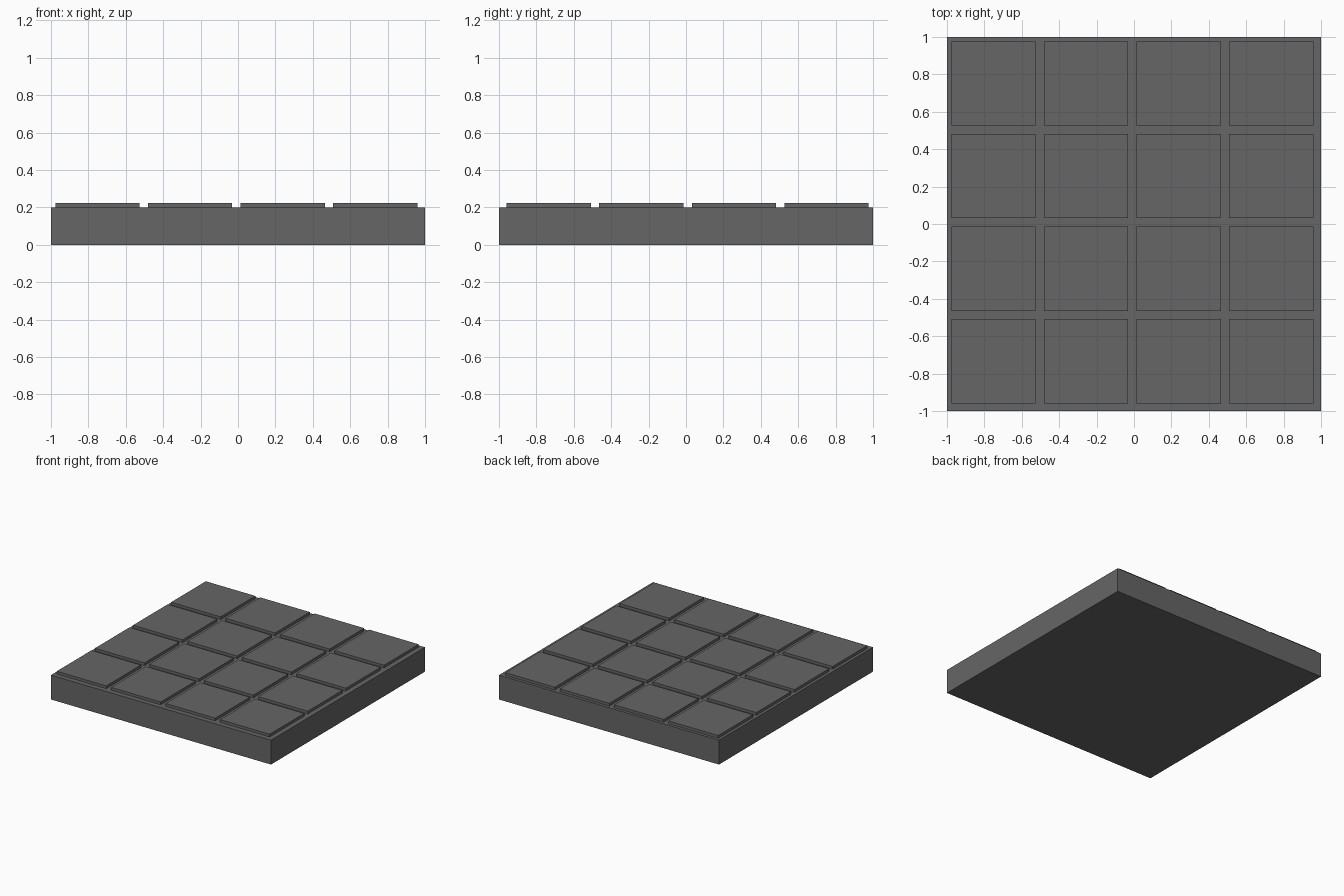
import bpy

if "Cube" in bpy.data.objects:
    bpy.data.objects.remove(bpy.data.objects["Cube"])

# Single dark grey finish
grey = bpy.data.materials.new("dark grey")
grey.diffuse_color = (0.133, 0.133, 0.133, 1)
grey.use_nodes = True
grey.node_tree.nodes["Principled BSDF"].inputs["Base Color"].default_value = grey.diffuse_color


def box(name, center, size):
    bpy.ops.mesh.primitive_cube_add(size=1, location=center)
    ob = bpy.context.object
    ob.name = name
    ob.scale = size
    bpy.ops.object.transform_apply(location=False, rotation=False, scale=True)
    ob.data.materials.append(grey)
    return ob


# Slab base
box("slab", (0, 0, 0.1), (2, 2, 0.2))

# 4 x 4 raised paving tiles, slightly off centre
PITCH, TILE = 0.495, 0.45
for i in range(4):
    for j in range(4):
        box(f"tile_{i}_{j}", (-0.751 + PITCH * i, 0.751 - PITCH * j, 0.21),
            (TILE, TILE, 0.025))
